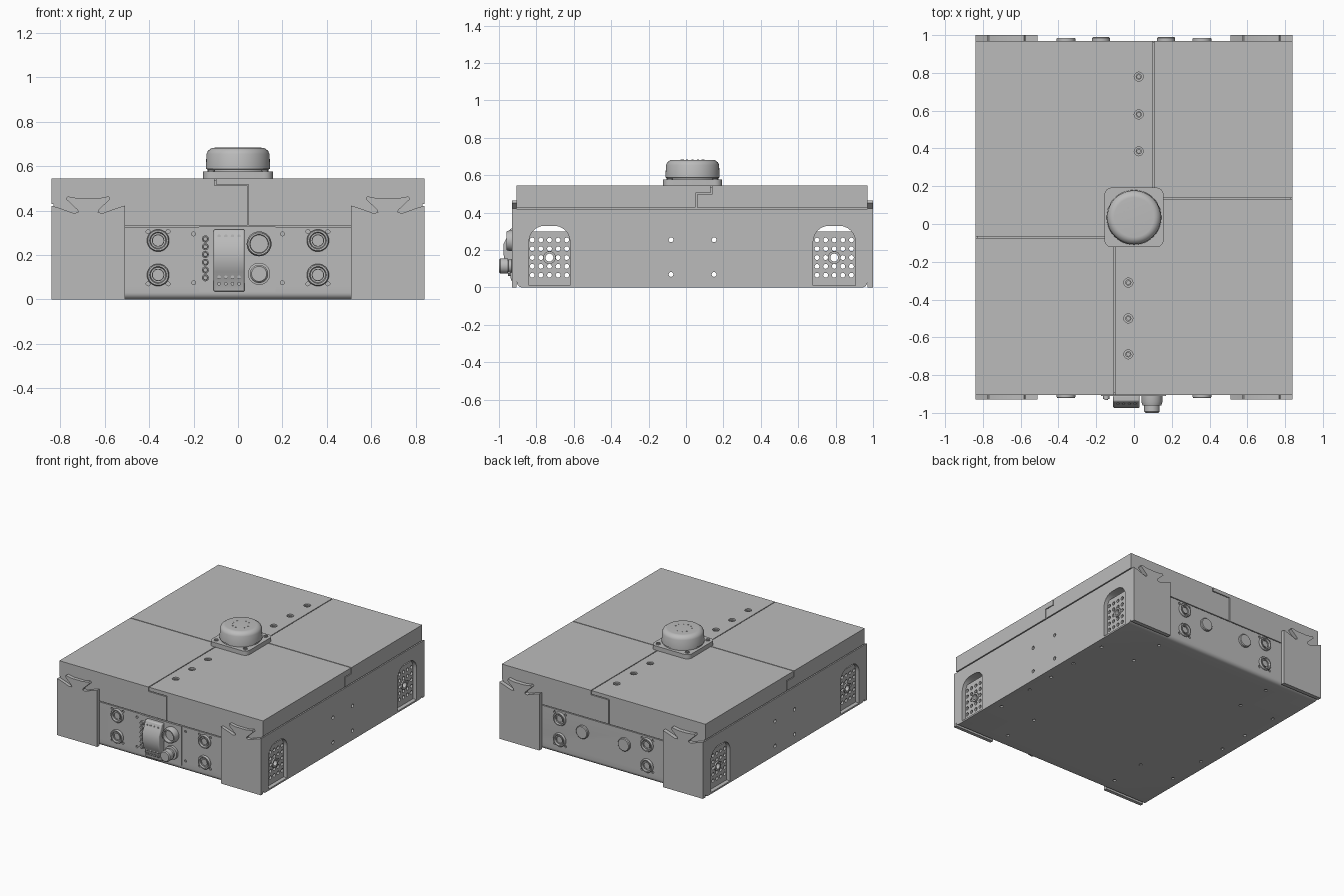
import bpy, bmesh, math
from mathutils import Vector

cube = bpy.data.objects.get("Cube")
if cube:
    bpy.data.objects.remove(cube)

grey = bpy.data.materials.new("plain grey")
grey.use_nodes = True
grey.diffuse_color = (0.5, 0.5, 0.5, 1)
grey.node_tree.nodes["Principled BSDF"].inputs["Base Color"].default_value = (0.5, 0.5, 0.5, 1)
parts = []
FRONT, BACK = -0.905, 0.97
HALF, TOP = 0.84, 0.545


def finish(name, bm):
    bmesh.ops.remove_doubles(bm, verts=bm.verts, dist=1e-5)
    bmesh.ops.recalc_face_normals(bm, faces=bm.faces)
    mesh = bpy.data.meshes.new(name)
    bm.to_mesh(mesh)
    bm.free()
    mesh.materials.append(grey)
    obj = bpy.data.objects.new(name, mesh)
    bpy.context.collection.objects.link(obj)
    parts.append(obj)
    return obj


def prism(name, pts, axis, a, b):
    """Extrude a 2D outline along an axis from a to b."""
    place = {"x": lambda u, v: (a, u, v), "y": lambda u, v: (u, a, v), "z": lambda u, v: (u, v, a)}[axis]
    step = Vector([(b - a) * (axis == k) for k in "xyz"])
    bm = bmesh.new()
    face = bm.faces.new([bm.verts.new(place(u, v)) for u, v in pts])
    out = bmesh.ops.extrude_face_region(bm, geom=[face])["geom"]
    bmesh.ops.translate(bm, vec=step, verts=[g for g in out if isinstance(g, bmesh.types.BMVert)])
    return finish(name, bm)


def rounded(u0, u1, v0, v1, low, high, n=6):
    """Rectangle outline with separate lower and upper corner radii."""
    pts = []
    for i, (u, v, r) in enumerate([(u1, v1, high), (u0, v1, high), (u0, v0, low), (u1, v0, low)]):
        if r == 0:
            pts.append((u, v))
            continue
        cu, cv = u + (r if u == u0 else -r), v + (r if v == v0 else -r)
        for k in range(n + 1):
            t = math.pi / 2 * (i + k / n)
            pts.append((cu + r * math.cos(t), cv + r * math.sin(t)))
    return pts


def box(name, x0, x1, y0, y1, z0, z1):
    return prism(name, rounded(x0, x1, y0, y1, 0, 0), "z", z0, z1)


def turn(name, centres, direction, profile, n=32):
    """Revolve a (radius, height) profile, repeated at each centre."""
    rot = Vector((0, 0, 1)).rotation_difference(Vector(direction))
    bm = bmesh.new()
    for c in centres:
        rings = []
        for r, h in profile:
            angles = [2 * math.pi * k / n for k in range(n)]
            if r == 0:
                vert = bm.verts.new(Vector(c) + rot @ Vector((0, 0, h)))
                rings.append([vert] * n)
            else:
                rings.append([bm.verts.new(Vector(c) + rot @ Vector((r * math.cos(t), r * math.sin(t), h)))
                              for t in angles])
        for p, q in zip(rings, rings[1:]):
            for k in range(n):
                quad = [p[k], p[(k + 1) % n], q[(k + 1) % n], q[k]]
                bm.faces.new(list(dict.fromkeys(quad)))
    return finish(name, bm)


def pins(centres, direction, r, length, n=12):
    return turn("pin_cutter", centres, direction, [(0, 0), (r, 0), (r, length), (0, length)], n)


def cut(obj, cutter):
    mod = obj.modifiers.new("cut", "BOOLEAN")
    mod.operation, mod.solver, mod.object = "DIFFERENCE", "EXACT", cutter
    bpy.context.view_layer.update()
    mesh = bpy.data.meshes.new_from_object(obj.evaluated_get(bpy.context.evaluated_depsgraph_get()))
    obj.modifiers.clear()
    obj.data = mesh
    parts.remove(cutter)
    bpy.data.objects.remove(cutter)


# Housing with rounded lower front and back edges
housing = prism("housing", rounded(FRONT, BACK, 0, TOP, 0.03, 0), "x", -HALF, HALF)

# Wheel tunnels with perforated guards and hubs
for label, y0, y1 in (("front", -0.84, -0.62), ("back", 0.68, 0.905)):
    cut(housing, prism("arch_cutter", rounded(y0, y1, 0.012, 0.33, 0, 0.085), "x", -1, 1))
    mid = (y0 + y1) / 2
    for s, side in ((1, "left"), (-1, "right")):
        guard = prism(f"{label}_{side}_guard", rounded(y0, y1, 0.012, 0.3, 0, 0), "x", s * 0.795, s * 0.81)
        holes = [(s * 0.7, mid + i * 0.046, 0.16 + j * 0.047)
                 for i in range(-2, 3) for j in range(-2, 3) if (i, j) != (0, 0)]
        cut(guard, pins(holes, (s, 0, 0), 0.013, 0.2))
        cut(guard, pins([(s * 0.7, mid, 0.16)], (s, 0, 0), 0.021, 0.2, 24))
        turn(f"{label}_{side}_hub", [(s * 0.79, mid, 0.16)], (s, 0, 0),
             [(0.021, 0), (0.034, 0), (0.034, 0.03), (0.021, 0.03), (0.021, 0)], 24)

# Panel seams, repeated half a turn around the vertical axis
W, D = 0.003, 0.01
for s in (1, -1):
    end = BACK if s > 0 else FRONT
    mid_y = 0.135 if s > 0 else -0.07
    step_y = 0.055 if s > 0 else 0.01
    edge = sorted((end - s * D, end + s * D))
    flank = sorted((s * (HALF - D), s * (HALF + D)))

    def seam(*b):
        cut(housing, box("seam_cutter", *b))

    seam(s * 0.103 - W, s * 0.103 + W, *sorted((s * 0.1, end + s * D)), TOP - D, TOP + D)
    seam(*sorted((s * 0.1, s * (HALF + D))), mid_y - W, mid_y + W, TOP - D, TOP + D)
    seam(s * 0.103 - W, s * 0.103 + W, *edge, 0.515, TOP + D)
    seam(*sorted((s * 0.106, -s * 0.048)), *edge, 0.512, 0.518)
    seam(-s * 0.045 - W, -s * 0.045 + W, *edge, 0.33, 0.518)
    seam(-0.52, 0.52, *edge, 0.327, 0.333)
    seam(*flank, FRONT - D, BACK + D, 0.421, 0.429)
    seam(*flank, mid_y - W, mid_y + W, 0.5, TOP + D)
    seam(*flank, *sorted((mid_y + W, step_y - W)), 0.498, 0.504)
    seam(*flank, step_y - W, step_y + W, 0.425, 0.504)

# Screw holes in the lid, sides, front and underside
lid_screws = [(0.025, y, TOP) for y in (0.78, 0.58, 0.385)] + [(-0.03, y, TOP) for y in (-0.31, -0.5, -0.69)]
cut(housing, pins([(x, y, z - 0.02) for x, y, z in lid_screws], (0, 0, 1), 0.024, 0.04, 20))
turn("lid_screws", [(x, y, z - 0.02) for x, y, z in lid_screws], (0, 0, 1),
     [(0.016, 0), (0.016, 0.014), (0.009, 0.014), (0.009, 0.006), (0, 0.006)], 16)
cut(housing, pins([(-1, y, z) for y in (-0.08, 0.15) for z in (0.07, 0.255)], (1, 0, 0), 0.013, 2))
small = [(x * s, z) for s in (1, -1) for x, z in
         ((0.405, 0.305), (0.315, 0.305), (0.405, 0.07), (0.315, 0.07), (0.2, 0.295), (0.2, 0.075))]
cut(housing, pins([(x, FRONT - 0.01, z) for x, z in small], (0, 1, 0), 0.009, 0.02))
cut(housing, pins([(x, BACK + 0.01, z) for x, z in small[:4] + small[6:10]], (0, -1, 0), 0.009, 0.02))
under = [(s * x, y, -0.01) for s in (1, -1) for x, ys in
         ((0.77, (-0.5, -0.2, 0.03, 0.27, 0.57)), (0.48, (-0.78, -0.5, 0.57, 0.84))) for y in ys]
cut(housing, pins(under, (0, 0, 1), 0.012, 0.02))

# Corner plates with dovetail tabs
DOVETAIL = [(0.84, 0), (0.84, 0.422), (0.8, 0.41), (0.74, 0.388), (0.72, 0.392), (0.722, 0.402),
            (0.775, 0.452), (0.768, 0.464), (0.72, 0.455), (0.63, 0.455), (0.582, 0.464), (0.575, 0.452),
            (0.628, 0.402), (0.63, 0.392), (0.61, 0.388), (0.55, 0.41), (0.51, 0.422), (0.51, 0)]
for label, a, b in (("front", FRONT, -0.93), ("back", BACK, 1.0)):
    for s, side in ((1, "left"), (-1, "right")):
        prism(f"{label}_{side}_corner_plate", [(s * x, z) for x, z in DOVETAIL], "y", a, b)

# Round sensor sockets on the front and back panels
SOCKET = [(0.05, 0), (0.05, 0.01), (0.046, 0.016), (0.038, 0.016), (0.034, 0.004),
          (0.028, 0.004), (0.028, 0.011), (0.024, 0.011), (0.024, 0.003), (0, 0.003)]
spots = [(x, z) for x in (-0.36, 0.36) for z in (0.11, 0.265)]
turn("front_sockets", [(x, FRONT, z) for x, z in spots], (0, -1, 0), SOCKET)
turn("back_sockets", [(x, BACK, z) for x, z in spots], (0, 1, 0), SOCKET)
turn("back_caps", [(x, BACK, 0.22) for x in (-0.175, 0.17)], (0, 1, 0),
     [(0.048, 0), (0.048, 0.014), (0.043, 0.019), (0, 0.019)])

# Control panel with indicator row, bulged cover, ring connector and knob
box("control_panel", -0.175, 0.17, FRONT - 0.006, FRONT, 0.035, 0.328)
turn("indicators", [(-0.147, FRONT - 0.006, 0.097 + i * 0.035) for i in range(6)], (0, -1, 0),
     [(0.016, 0), (0.016, 0.015), (0.011, 0.015), (0.009, 0.022), (0, 0.022)], 16)
COVER = [(FRONT, 0.035), (-0.935, 0.035), (-0.945, 0.095), (-0.965, 0.125), (-0.975, 0.175),
         (-0.975, 0.235), (-0.957, 0.27), (-0.94, 0.315), (FRONT, 0.315)]
cover = prism("connector_cover", COVER, "x", -0.11, 0.03)
bevel = cover.modifiers.new("soft_edges", "BEVEL")
bevel.width, bevel.segments = 0.008, 3
turn("cover_screws", [(-0.085 + i * 0.03, -0.935, z) for i in range(4) for z in (0.07, 0.1, 0.25, 0.285)],
     (0, -1, 0), [(0.008, 0), (0.008, 0.018), (0, 0.018)], 10)
turn("ring_connector", [(0.095, FRONT, 0.25)], (0, -1, 0),
     [(0.056, 0), (0.056, 0.035), (0.05, 0.055), (0.042, 0.055), (0.04, 0.025), (0, 0.025)])
turn("knob", [(0.095, FRONT, 0.115)], (0, -1, 0),
     [(0.05, 0), (0.05, 0.025), (0.034, 0.027), (0.034, 0.045), (0.041, 0.047), (0.041, 0.088),
      (0.034, 0.095), (0, 0.095)])

# Sensor dome on its square base
CY = 0.035
prism("dome_base", rounded(-0.157, 0.157, CY - 0.158, CY + 0.158, 0.04, 0.04), "z", TOP, 0.577)
turn("dome_base_screws", [(x, CY + y, 0.57) for x in (-0.12, 0.12) for y in (-0.12, 0.12)], (0, 0, 1),
     [(0.016, 0), (0.016, 0.013), (0.009, 0.013), (0.009, 0.008), (0, 0.008)], 16)
turn("dome", [(0, CY, 0.57)], (0, 0, 1),
     [(0.138, 0), (0.138, 0.015), (0.145, 0.018), (0.142, 0.085), (0.135, 0.1), (0.118, 0.112),
      (0.105, 0.113), (0, 0.113)], 48)
turn("dome_marks", [(0.06 * math.cos(t), CY + 0.06 * math.sin(t), 0.682)
                    for t in (math.tau * k / 12 for k in range(12))], (0, 0, 1),
     [(0.005, 0), (0.005, 0.003), (0, 0.003)], 8)

# Smooth the round surfaces, keep edges sharp
bpy.ops.object.select_all(action="DESELECT")
for obj in parts:
    obj.select_set(True)
bpy.context.view_layer.objects.active = housing
bpy.ops.object.shade_smooth_by_angle(angle=math.radians(31))
